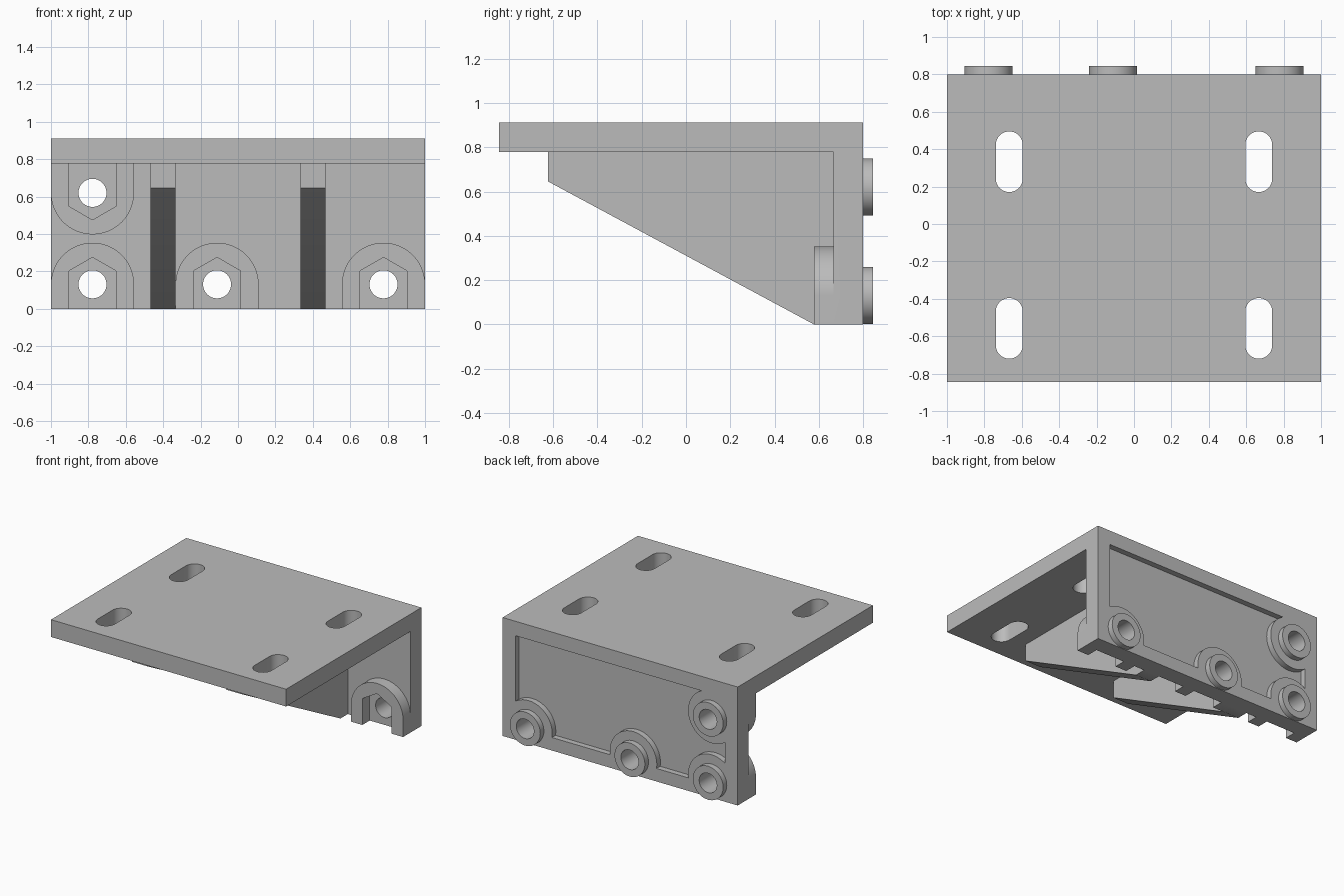
import bpy, bmesh, math
from mathutils import Vector

if "Cube" in bpy.data.objects:
    bpy.data.objects.remove(bpy.data.objects["Cube"])

grey = bpy.data.materials.new("plain grey")
grey.use_nodes = True
grey.diffuse_color = (0.5, 0.5, 0.5, 1)
grey.node_tree.nodes["Principled BSDF"].inputs["Base Color"].default_value = (0.5, 0.5, 0.5, 1)


def prism(name, pts, axis, a, b):
    """Extrude a 2D outline along an axis from a to b."""
    place = {"x": lambda u, v, w: (w, u, v),
             "y": lambda u, v, w: (u, w, v),
             "z": lambda u, v, w: (u, v, w)}[axis]
    bm = bmesh.new()
    face = bm.faces.new([bm.verts.new(place(u, v, a)) for u, v in pts])
    top = bmesh.ops.extrude_face_region(bm, geom=[face])["geom"]
    move = Vector(place(0, 0, b - a))
    bmesh.ops.translate(bm, vec=move, verts=[g for g in top if isinstance(g, bmesh.types.BMVert)])
    bmesh.ops.recalc_face_normals(bm, faces=bm.faces)
    mesh = bpy.data.meshes.new(name)
    bm.to_mesh(mesh)
    bm.free()
    mesh.materials.append(grey)
    obj = bpy.data.objects.new(name, mesh)
    bpy.context.collection.objects.link(obj)
    return obj


def combine(target, tool, operation):
    """Apply a boolean and discard the tool."""
    mod = target.modifiers.new("cut", "BOOLEAN")
    mod.operation, mod.solver, mod.object = operation, "EXACT", tool
    graph = bpy.context.evaluated_depsgraph_get()
    mesh = bpy.data.meshes.new_from_object(target.evaluated_get(graph))
    target.modifiers.clear()
    target.data = mesh
    bpy.data.objects.remove(tool)


def add(target, tool):
    combine(target, tool, "UNION")


def cut(target, tool):
    combine(target, tool, "DIFFERENCE")


def arc(cx, cz, r, start=0, end=360, n=48):
    count = n if end - start == 360 else n + 1
    angles = [math.radians(start + (end - start) * i / n) for i in range(count)]
    return [(cx + r * math.cos(t), cz + r * math.sin(t)) for t in angles]


def box(x0, x1, z0, z1):
    return [(x0, z0), (x1, z0), (x1, z1), (x0, z1)]


PLATE_Z, TOP_Z = 0.778, 0.911
WALL_Y, BACK_Y = 0.667, 0.8
BOSS_Y, RING_Y = 0.578, 0.844
# centre x, centre z, and the direction in which each nut seat opens
SEATS = [(-0.778, 0.131, -1), (-0.112, 0.131, -1), (0.778, 0.131, -1), (-0.778, 0.62, 1)]

# Angle-shaped body: top plate and back wall
bracket = prism("mounting_bracket", [(-RING_Y, TOP_Z), (-RING_Y, PLATE_Z), (WALL_Y, PLATE_Z),
                (WALL_Y, 0), (BACK_Y, 0), (BACK_Y, TOP_Z)], "x", -1, 1)

# Shallow recess in the back, leaving round pads around the screws
recess = prism("recess_cutter", box(-0.89, 0.89, 0.1, 0.8), "y", 0.756, 0.9)
for x, z, _ in SEATS:
    cut(recess, prism("pad", arc(x, z, 0.2), "y", 0.7, 1))
cut(recess, prism("pad_corner", box(-0.95, -0.78, 0.65, 0.9), "y", 0.7, 1))
cut(bracket, recess)

# Two triangular ribs
for side in (-1, 1):
    add(bracket, prism("rib", [(-0.622, 0.82), (-0.622, 0.645), (BOSS_Y, 0), (0.7, 0), (0.7, 0.82)],
                       "x", side * 0.4 - 0.067, side * 0.4 + 0.067))

# Arched nut bosses on the inside, raised rings on the back
for x, z, way in SEATS:
    r = 0.222
    if way < 0:
        outline = arc(x, z, r, 0, 180) + [(x - r, 0), (x + r, 0)]
    else:
        outline = arc(x, z, r, 180, 360) + [(x + r, 0.82), (x - r, 0.82)]
    add(bracket, prism("boss", outline, "y", BOSS_Y, 0.7))
    add(bracket, prism("ring", arc(x, z, 0.129), "y", 0.74, RING_Y))

# Nut pockets and screw holes
for x, z, way in SEATS:
    w, mouth = 0.125, -0.1 if way < 0 else PLATE_Z
    pocket = [(x - w, mouth), (x - w, z - way * 0.072), (x, z - way * 0.144),
              (x + w, z - way * 0.072), (x + w, mouth)]
    cut(bracket, prism("pocket", pocket, "y", 0.5, WALL_Y + 0.001))
    cut(bracket, prism("hole", arc(x, z, 0.075), "y", 0.4, 1))

# Long slots through the plate
for x in (-0.667, 0.667):
    for y in (0.333, -0.558):
        slot = arc(x, y + 0.09, 0.072, 0, 180, 24) + arc(x, y - 0.09, 0.072, 180, 360, 24)
        cut(bracket, prism("slot", slot, "z", 0.7, 1))

bpy.context.view_layer.objects.active = bracket
bracket.select_set(True)
bpy.ops.object.shade_smooth_by_angle(angle=math.radians(30))
